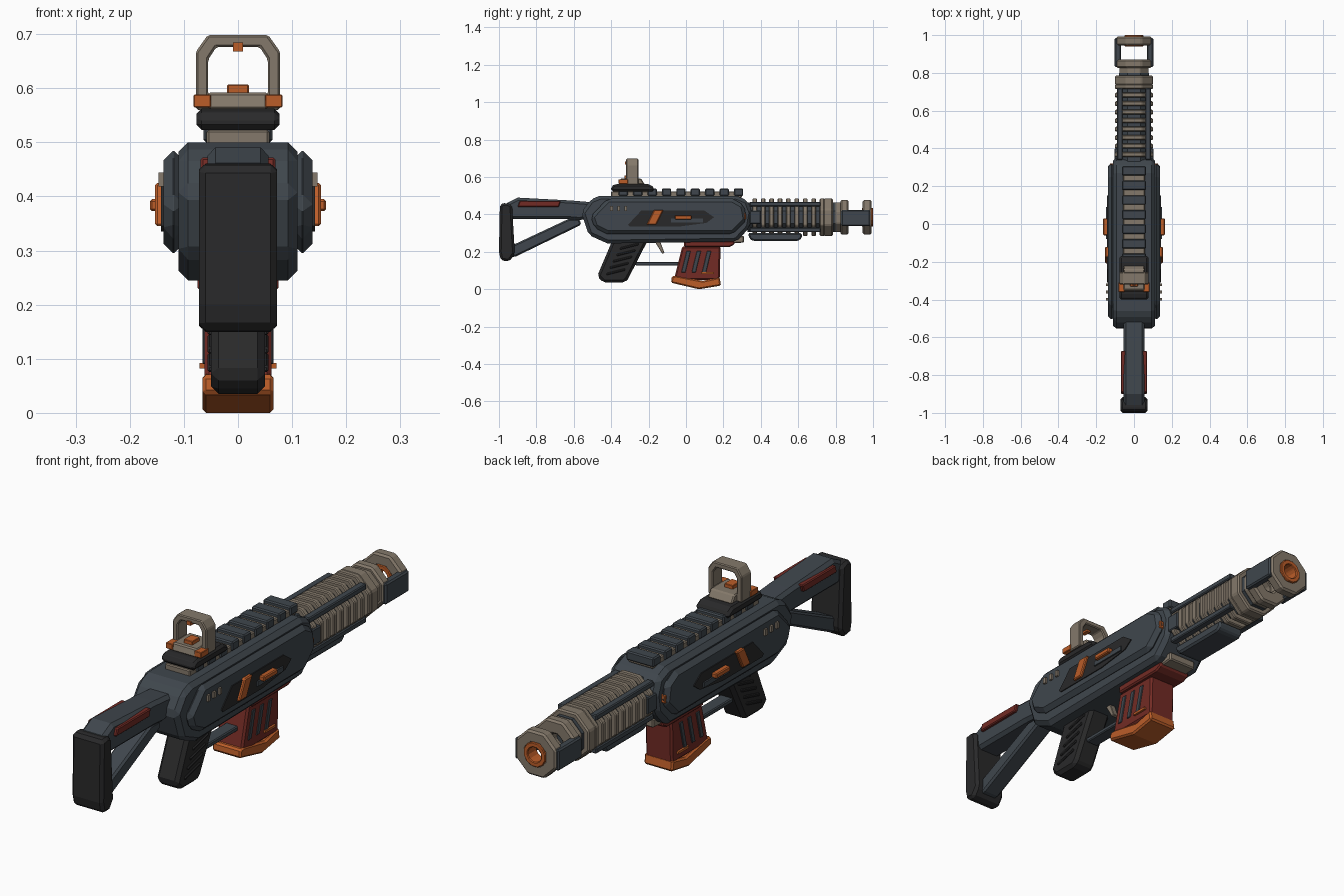
import bpy, bmesh, math
from mathutils import Vector

if "Cube" in bpy.data.objects:
    bpy.data.objects.remove(bpy.data.objects["Cube"], do_unlink=True)


def material(name, r, g, b):
    m = bpy.data.materials.new(name)
    m.use_nodes = True
    m.diffuse_color = (r, g, b, 1)
    m.node_tree.nodes["Principled BSDF"].inputs["Base Color"].default_value = (r, g, b, 1)
    return m


STEEL = material("blue grey steel", .05, .062, .074)
RUBBER = material("black rubber", .022, .022, .023)
TAN = material("tan metal", .23, .19, .145)
ORANGE = material("orange", .5, .11, .022)
RED = material("dark red", .17, .024, .018)


def finish(name, bm, mat, bevel=0, mirror=False):
    bmesh.ops.recalc_face_normals(bm, faces=bm.faces)
    me = bpy.data.meshes.new(name)
    bm.to_mesh(me)
    bm.free()
    me.materials.append(mat)
    ob = bpy.data.objects.new(name, me)
    bpy.context.collection.objects.link(ob)
    if bevel:
        mod = ob.modifiers.new("Bevel", "BEVEL")
        mod.width, mod.segments, mod.limit_method = bevel, 1, "ANGLE"
    if mirror:
        ob.modifiers.new("Mirror", "MIRROR").use_mirror_merge = False
    return ob


def slab(name, pts, x0, x1, mat, bevel=0, mirror=False):
    """Side profile of (y, z) points, extruded across x."""
    bm = bmesh.new()
    f = bm.faces.new([bm.verts.new((x0, y, z)) for y, z in pts])
    r = bmesh.ops.extrude_face_region(bm, geom=[f])
    bmesh.ops.translate(bm, vec=(x1 - x0, 0, 0),
                        verts=[v for v in r["geom"] if isinstance(v, bmesh.types.BMVert)])
    return finish(name, bm, mat, bevel, mirror)


def core(name, pts, half, mat, bevel=0):
    return slab(name, pts, -half, half, mat, bevel)


def side(name, pts, x0, x1, mat, bevel=0):
    return slab(name, pts, x0, x1, mat, bevel, True)


def rect(y0, y1, z0, z1, lean=0):
    return [(y0, z0), (y1, z0), (y1 + lean, z1), (y0 + lean, z1)]


def tube(name, outer, inner, y0, y1, mat, bevel=0):
    """Cross-section of (x, z) points along y, hollow when inner is given."""
    bm = bmesh.new()
    loops = [[bm.verts.new((x, y, z)) for x, z in p]
             for p, y in ((outer, y0), (outer, y1), (inner, y1), (inner, y0)) if p]
    n = len(outer)
    pairs = zip(loops, loops[1:] + loops[:1]) if inner else [loops]
    for a, b in pairs:
        for i in range(n):
            j = (i + 1) % n
            bm.faces.new((a[i], a[j], b[j], b[i]))
    if not inner:
        for l in loops:
            bm.faces.new(l)
    return finish(name, bm, mat, bevel)


AXIS_Z = .385


def gon(flat, n=8):
    """Regular polygon with a flat top, given its half height."""
    r = flat / math.cos(math.pi / n)
    return [(r * math.cos((i + .5) * math.tau / n), AXIS_Z + r * math.sin((i + .5) * math.tau / n))
            for i in range(n)]


# Receiver and layered cheek plates
core("receiver", [(-.56, .41), (-.51, .48), (-.46, .5), (.27, .5), (.33, .475), (.355, .41),
                  (.34, .33), (.27, .255), (-.42, .245), (-.52, .29)], .11, STEEL, .018)
side("cheek_plate", [(-.51, .39), (-.42, .484), (.25, .484), (.31, .45), (.325, .37),
                     (.25, .295), (-.42, .295), (-.49, .33)], .1, .138, STEEL, .018)
side("recess_panel", [(-.31, .345), (-.24, .42), (.1, .42), (.15, .385), (.11, .355),
                      (-.04, .335), (-.3, .335)], .13, .142, RUBBER)
side("diagonal_stripe", rect(-.21, -.16, .345, .425, .04), .13, .153, ORANGE, .004)
side("charging_handle", rect(-.06, .03, .373, .395), .13, .163, ORANGE, .004)
side("handle_track", rect(-.08, .09, .358, .378), .13, .148, STEEL)
side("front_latch", rect(.28, .32, .372, .406), .1, .128, ORANGE, .003)
for i in range(3):
    y = -.405 + i * .038
    side(f"vent_{i + 1}", rect(y, y + .014, .418, .444), .12, .147, TAN)
core("underside_block", [(.18, .24), (.31, .25), (.31, .285), (.18, .285)], .065, TAN, .005)

# Top rail
core("rail_base", [(-.4, .49), (.3, .49), (.3, .515), (.28, .523), (-.4, .523)], .058, TAN, .004)
for i in range(9):
    y = -.36 + i * .077
    core(f"rail_tooth_{i + 1}", rect(y, y + .05, .5, .538), .064, STEEL, .005)

# Reflex sight
core("sight_base", [(-.4, .523), (-.17, .523), (-.17, .545), (-.2, .562), (-.38, .562), (-.4, .55)],
     .077, RUBBER, .01)
core("sight_body", [(-.36, .56), (-.22, .56), (-.24, .592), (-.35, .592)], .056, TAN, .005)
side("sight_clamp", rect(-.36, -.31, .564, .588), .05, .082, ORANGE, .002)


def hoop(w, low, shoulder, top, flat):
    return [(-w, low), (w, low), (w, shoulder), (flat, top), (-flat, top), (-w, shoulder)]


tube("sight_hoop", hoop(.078, .56, .667, .698, .056), hoop(.055, .588, .653, .676, .04),
     -.32, -.255, TAN, .004)
core("sight_emitter", rect(-.33, -.28, .59, .607), .02, ORANGE, .002)
core("sight_pin", rect(-.325, -.29, .668, .684), .009, ORANGE)

# Shoulder stock
core("stock_beam", [(-.97, .455), (-.9, .49), (-.62, .475), (-.5, .465), (-.5, .38), (-.57, .37),
                    (-.63, .375), (-.95, .375)], .056, STEEL, .014)
core("stock_strut", [(-.95, .17), (-.91, .175), (-.56, .345), (-.57, .375), (-.63, .375), (-.95, .225)],
     .04, STEEL, .008)
core("butt_pad", [(-1, .2), (-.99, .155), (-.945, .148), (-.915, .19), (-.93, .45), (-.96, .463),
                  (-.995, .455)], .072, RUBBER, .012)
side("stock_inlay", rect(-.9, -.68, .44, .472, .01), .04, .069, RED, .004)

# Grip with slanted ridges, trigger and guard
core("grip", [(-.39, .27), (-.2, .27), (-.31, .055), (-.33, .035), (-.44, .035), (-.475, .07)],
     .05, RUBBER, .014)
for i in range(5):
    y, z = -.425 + i * .018, .075 + i * .034
    side(f"grip_ridge_{i + 1}", [(y, z), (y + .1, z + .025), (y + .1, z + .037), (y, z + .012)],
         .04, .056, RUBBER, .003)
core("trigger", [(-.17, .26), (-.14, .26), (-.115, .195), (-.127, .19)], .013, TAN, .002)
core("trigger_guard", rect(-.27, -.02, .126, .146), .028, STEEL, .004)

# Magazine
core("magazine_collar", [(-.01, .225), (.23, .225), (.26, .24), (.26, .258), (-.01, .258)],
     .075, RED, .006)
core("magazine", [(-.02, .23), (.185, .23), (.18, .05), (-.065, .05)], .062, RED, .008)
core("magazine_foot", [(-.075, .07), (-.05, .072), (.09, .045), (.18, .065), (.187, .02),
                       (.07, 0), (-.08, .035)], .066, ORANGE, .007)
for i in range(3):
    y = -.025 + i * .055
    side(f"magazine_slot_{i + 1}", rect(y, y + .022, .09, .205, .028), .055, .066, STEEL, .002)
side("magazine_catch", rect(.08, .15, .082, .092), .055, .071, ORANGE)

# Ribbed handguard
tube("barrel_core", gon(.08), None, .33, .8, STEEL)
for i in range(9):
    y = .355 + i * .045
    tube(f"handguard_ring_{i + 1}", gon(.1), gon(.07), y, y + .025, TAN, .004)
tube("handguard_cap", gon(.1), gon(.06), .735, .785, TAN, .006)
for nm, z0 in (("upper", .443), ("lower", .305)):
    side(f"{nm}_slat", rect(.34, .72, z0, z0 + .024), .06, .09, STEEL, .004)
side("side_slat", rect(.34, .4, .35, .42), .07, .104, STEEL, .004)
core("underbarrel_rail", [(.33, .3), (.62, .3), (.62, .275), (.6, .258), (.36, .258), (.34, .27)],
     .06, STEEL, .008)

# Muzzle cage
tube("muzzle_neck", gon(.078), gon(.035), .78, .83, TAN, .004)
tube("muzzle_rear_ring", gon(.093), gon(.035), .825, .87, TAN, .008)
tube("muzzle_front_ring", gon(.093), gon(.042), .945, .993, TAN, .008)
tube("muzzle_insert", gon(.05, 12), gon(.03, 12), .94, 1, ORANGE, .003)
side("muzzle_plate", rect(.83, .985, .337, .425), .068, .102, STEEL, .006)
